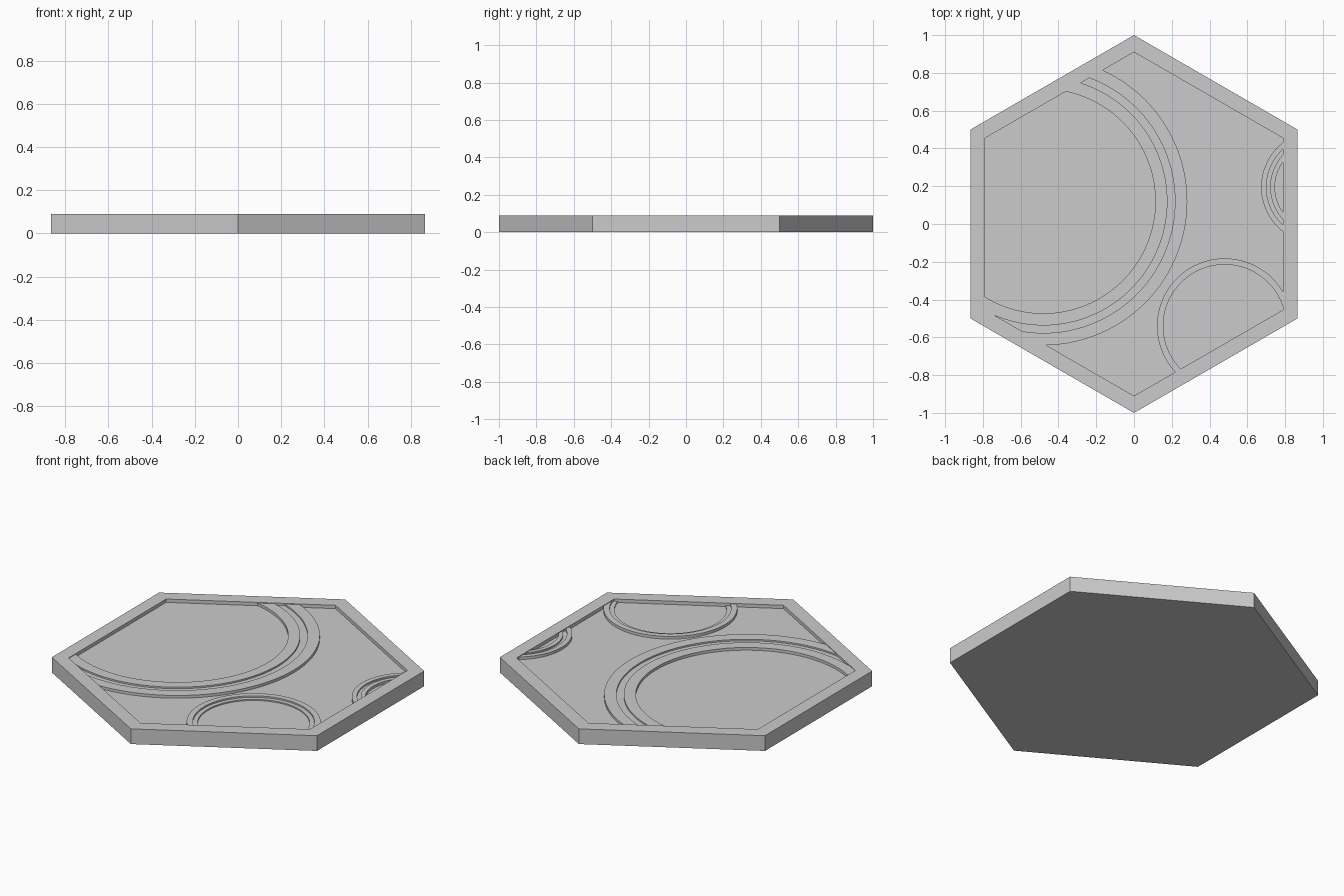
import bpy, bmesh
from math import sin, cos, tau, pi

if "Cube" in bpy.data.objects:
    bpy.data.objects.remove(bpy.data.objects["Cube"])

RIM, STRIP, STEP, FLOOR, SUNK = 0.09, 0.086, 0.077, 0.07, 0.04


def to_object(bm, name):
    bmesh.ops.recalc_face_normals(bm, faces=bm.faces)
    me = bpy.data.meshes.new(name)
    bm.to_mesh(me)
    bm.free()
    ob = bpy.data.objects.new(name, me)
    bpy.context.collection.objects.link(ob)
    return ob


def hex_loop(bm, r, z):
    return [bm.verts.new((r * cos(pi / 2 + i * tau / 6), r * sin(pi / 2 + i * tau / 6), z))
            for i in range(6)]


def bridge(bm, a, b):
    n = len(a)
    for i in range(n):
        bm.faces.new((a[i], a[(i + 1) % n], b[(i + 1) % n], b[i]))


def hex_stack(name, levels):
    """Closed solid through hexagons given as (radius, z)."""
    bm = bmesh.new()
    loops = [hex_loop(bm, r, z) for r, z in levels]
    for a, b in zip(loops, loops[1:]):
        bridge(bm, a, b)
    bm.faces.new(loops[0])
    bm.faces.new(loops[-1])
    return to_object(bm, name)


def lathe_ring(name, cx, cy, profile, seg=128):
    """Closed (radius, z) profile turned about a vertical axis."""
    bm = bmesh.new()
    loops = [[bm.verts.new((cx + r * cos(i * tau / seg), cy + r * sin(i * tau / seg), z))
              for i in range(seg)] for r, z in profile]
    for a, b in zip(loops, loops[1:] + loops[:1]):
        bridge(bm, a, b)
    return to_object(bm, name)


def boolean(ob, other, op):
    m = ob.modifiers.new(op, 'BOOLEAN')
    m.object, m.operation, m.solver = other, op, 'EXACT'
    bpy.context.view_layer.objects.active = ob
    bpy.ops.object.modifier_apply(modifier=m.name)


def double_track(r0, r1, r2, r3):
    return [(r0, SUNK), (r0, STRIP), (r1, STRIP), (r1, STEP),
            (r2, STEP), (r2, STRIP), (r3, STRIP), (r3, SUNK)]


# Hexagonal tile with a raised border around a shallow floor
tile = hex_stack("hexagon_tile", [(1, 0), (1, RIM), (0.91, RIM), (0.91, FLOOR)])

# Curved ridges, trimmed to end inside the border
rings = [
    lathe_ring("large_ridge", -0.48, 0.12, double_track(0.593, 0.657, 0.697, 0.762), 192),
    lathe_ring("small_ridge", 0.972, 0.195, double_track(0.226, 0.251, 0.271, 0.299)),
    lathe_ring("corner_ridge", 0.48, -0.54,
               [(0.30, SUNK), (0.30, STEP), (0.325, STEP), (0.325, STRIP),
                (0.358, STRIP), (0.358, SUNK)]),
]
trim = hex_stack("trim_cutter", [(0.95, -0.1), (0.95, 0.2)])
trim.hide_render = True
for ring in rings:
    boolean(ring, trim, 'INTERSECT')
    boolean(tile, ring, 'UNION')
    bpy.data.objects.remove(ring)
bpy.data.objects.remove(trim)
